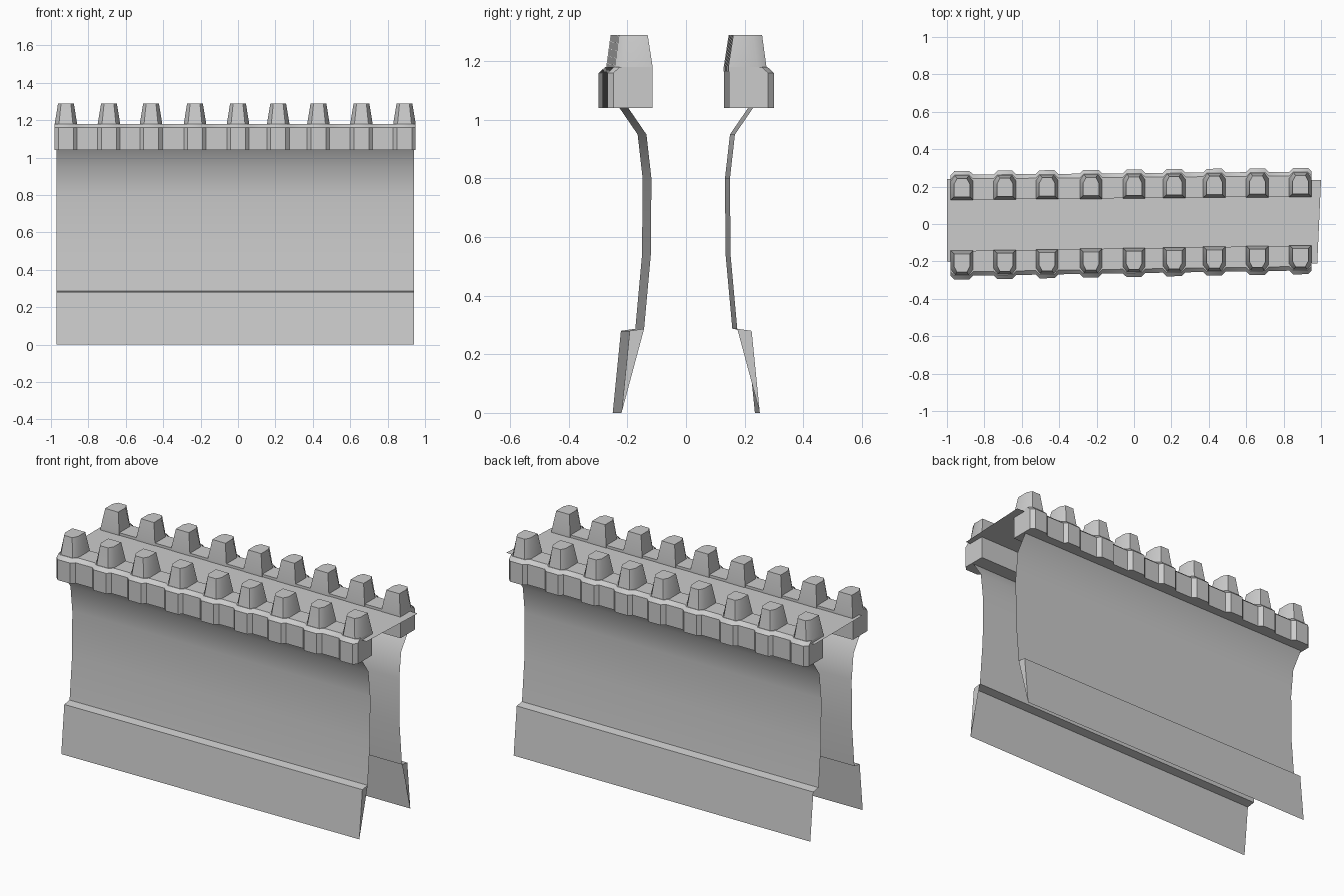
import bpy, bmesh, math

if "Cube" in bpy.data.objects:
    bpy.data.objects.remove(bpy.data.objects["Cube"])

# Merlon centres along the wall and wall extents
CENTRES = [-0.92, -0.69, -0.465, -0.23, 0.0, 0.215, 0.43, 0.66, 0.89]
X0, X1 = -0.97, 0.94


def dist(side, x):
    """Sideways drift of each wall along its length."""
    t = (x - X0) / (X1 - X0)
    return -0.03 * t if side < 0 else -0.015 + 0.017 * t


def finish(name, bm, angle=35):
    bmesh.ops.recalc_face_normals(bm, faces=bm.faces)
    mesh = bpy.data.meshes.new(name)
    bm.to_mesh(mesh)
    bm.free()
    ob = bpy.data.objects.new(name, mesh)
    bpy.context.collection.objects.link(ob)
    bpy.ops.object.select_all(action='DESELECT')
    ob.select_set(True)
    bpy.context.view_layer.objects.active = ob
    bpy.ops.object.shade_smooth_by_angle(angle=math.radians(angle))
    return ob


def loft(bm, rings, closed, caps):
    loops = [[bm.verts.new(p) for p in ring] for ring in rings]
    n = len(loops[0])
    for a, b in zip(loops, loops[1:]):
        for i in range(n if closed else n - 1):
            j = (i + 1) % n
            bm.faces.new((a[i], a[j], b[j], b[i]))
    if caps:
        bm.faces.new(loops[0])
        bm.faces.new(loops[-1])


def wall(name, side):
    # Thin curved sheet with a ledge and a flared skirt
    profile = [(0.25, 0), (0.222, 0.28), (0.173, 0.287), (0.15, 0.54),
               (0.148, 0.8), (0.165, 0.95), (0.23, 1.045)]
    bm = bmesh.new()
    xs = [X0, -0.37, -0.05, 0.54, X1]
    loft(bm, [[(x, side * (d + dist(side, x)), z) for d, z in profile]
              for x in xs], False, False)
    # Triangular end plate closing the skirt
    bm.faces.new([bm.verts.new((X1, side * (d + dist(side, X1)), z))
                  for d, z in profile[:3]])
    finish(name, bm)


def parapet(name, side):
    # Continuous band that swells outward under each merlon
    bm = bmesh.new()
    rings = []
    for c in CENTRES:
        for dx, out in ((-0.06, 0.278), (-0.04, 0.298),
                        (0.04, 0.298), (0.06, 0.278)):
            x = c + dx
            sec = [(0.145, 1.04), (out, 1.04), (out, 1.16),
                   (out - 0.022, 1.18), (0.145, 1.18)]
            rings.append([(x, side * (d + dist(side, x)), z) for d, z in sec])
    loft(bm, rings, True, True)
    finish(name, bm)


def merlons(name, side):
    # Tapered teeth with chamfered outer corners
    bm = bmesh.new()
    for c in CENTRES:
        rings = []
        for z, w, inner, outer in ((1.165, 0.06, 0.143, 0.276),
                                   (1.18, 0.06, 0.143, 0.273),
                                   (1.29, 0.042, 0.16, 0.258)):
            pts = [(-w, inner), (-w, outer - 0.03), (-w * 0.62, outer),
                   (w * 0.62, outer), (w, outer - 0.03), (w, inner)]
            rings.append([(c + dx, side * (d + dist(side, c)), z)
                          for dx, d in pts])
        loft(bm, rings, True, True)
    finish(name, bm, 50)


for label, side in (("front", -1), ("back", 1)):
    wall(label + "_wall", side)
    parapet(label + "_parapet", side)
    merlons(label + "_merlons", side)

# Flat walkway between the parapets
bm = bmesh.new()
bm.faces.new([bm.verts.new((x, y, 1.165)) for x, y in
              ((-1, -0.2), (0.98, -0.21), (1, 0.235), (-1, 0.24))])
finish("walkway", bm)
